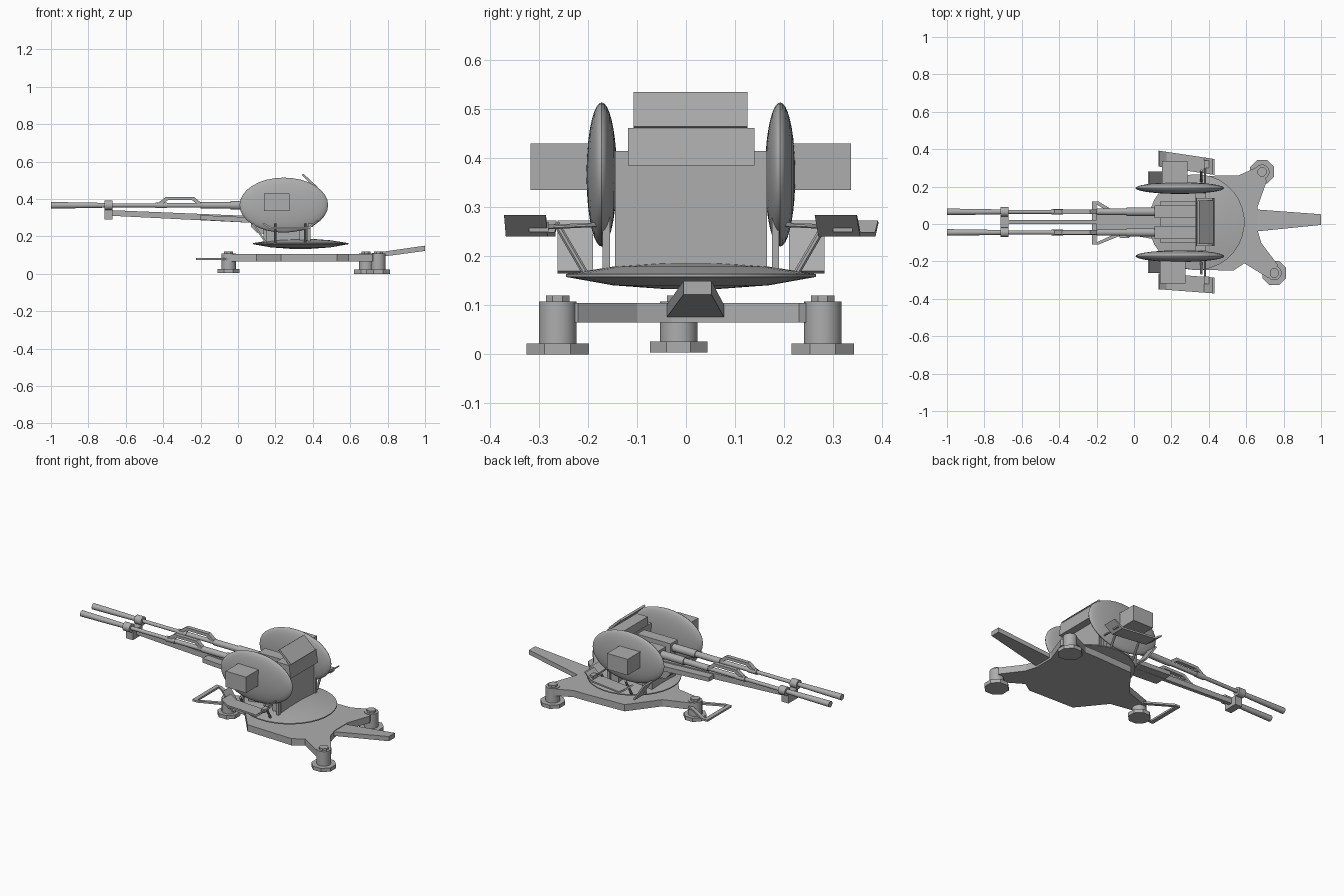
import bpy, bmesh, math
from mathutils import Vector

if "Cube" in bpy.data.objects:
    bpy.data.objects.remove(bpy.data.objects["Cube"])

Y0 = 0.01  # centre line of the gun

grey = bpy.data.materials.new("plain grey")
grey.diffuse_color = (0.42, 0.42, 0.42, 1)
grey.use_nodes = True
grey.node_tree.nodes["Principled BSDF"].inputs["Base Color"].default_value = grey.diffuse_color


def finish(name, bm, smooth=False):
    bmesh.ops.recalc_face_normals(bm, faces=bm.faces)
    me = bpy.data.meshes.new(name)
    bm.to_mesh(me)
    bm.free()
    ob = bpy.data.objects.new(name, me)
    bpy.context.collection.objects.link(ob)
    me.materials.append(grey)
    if smooth:
        bpy.ops.object.select_all(action='DESELECT')
        ob.select_set(True)
        bpy.context.view_layer.objects.active = ob
        bpy.ops.object.shade_smooth_by_angle(angle=math.radians(35))
    return ob


def box(name, x, y, z):
    bm = bmesh.new()
    bmesh.ops.create_cube(bm, size=1)
    for v in bm.verts:
        v.co = [r[0] if c < 0 else r[1] for c, r in zip(v.co, (x, y, z))]
    return finish(name, bm)


def prism(name, pts, depth):
    """Extrude a closed 3D outline along a vector."""
    bm = bmesh.new()
    f = bm.faces.new([bm.verts.new(p) for p in pts])
    g = bmesh.ops.extrude_face_region(bm, geom=[f])
    bmesh.ops.translate(bm, vec=depth,
                        verts=[v for v in g['geom'] if isinstance(v, bmesh.types.BMVert)])
    return finish(name, bm)


def side_prism(name, xz, y0, y1):
    return prism(name, [(x, y0, z) for x, z in xz], (0, y1 - y0, 0))


def lathe(name, origin, axis, profile, n=16):
    """Turn (distance, radius) points about an axis."""
    rot = Vector((0, 0, 1)).rotation_difference(Vector(axis))
    bm = bmesh.new()
    rings = [[bm.verts.new(Vector(origin) + rot @ Vector((
        r * math.cos(2 * math.pi * (i + .5) / n), r * math.sin(2 * math.pi * (i + .5) / n), d)))
        for i in range(n)] for d, r in profile]
    for a, b in zip(rings, rings[1:]):
        for i in range(n):
            bm.faces.new((a[i], a[(i + 1) % n], b[(i + 1) % n], b[i]))
    bm.faces.new(rings[0])
    bm.faces.new(rings[-1])
    return finish(name, bm, n > 8)


def rod(name, a, b, r, n=8):
    d = Vector(b) - Vector(a)
    return lathe(name, a, d.normalized(), [(0, r), (d.length, r)], n)


# Base plate with three arms
outline = [(-0.07, -0.05), (0.1, -0.08), (0.23, -0.24), (0.53, -0.25), (0.59, -0.21),
           (0.72, -0.29), (0.77, -0.22), (0.68, -0.1), (0.66, -0.03), (0.66, 0.09),
           (0.71, 0.23), (0.67, 0.31), (0.56, 0.26), (0.48, 0.26), (0.23, 0.25),
           (0.1, 0.08), (-0.07, 0.02)]
prism("base_plate", [(x, y, 0.065) for x, y in outline], (0, 0, 0.04))

# Levelling feet
for name, x, y, k in (("front_foot", -0.05, -0.015, 0.92), ("back_foot_left", 0.75, -0.262, 1),
                      ("back_foot_right", 0.685, 0.279, 1)):
    z = 0.004 if k < 1 else 0
    lathe(name + "_pad", (x, y, z), (0, 0, 1), [(0, .069 * k), (.022, .069 * k)], 8)
    lathe(name + "_post", (x, y, 0.02), (0, 0, 1), [(0, .039), (.088, .039)], 16)
    lathe(name + "_cap", (x, y, 0.105), (0, 0, 1), [(0, .026), (.015, .026)], 8)

# Rising tow beam
bm = bmesh.new()
ends = [[bm.verts.new((x, y, z)) for y, z in ((ya, za), (yb, za), (yb, zb), (ya, zb))]
        for x, ya, yb, za, zb in ((0.65, -0.04, 0.078, 0.075, 0.1), (1.0, -0.005, 0.052, 0.122, 0.15))]
for i in range(4):
    j = (i + 1) % 4
    bm.faces.new((ends[0][i], ends[0][j], ends[1][j], ends[1][i]))
for e in ends:
    bm.faces.new(e)
finish("tow_beam", bm)

# Front carrying frame
for name, quad in (
        ("frame_bar", [(-0.225, -0.11), (-0.2, -0.11), (-0.2, 0.12), (-0.225, 0.12)]),
        ("frame_left", [(-0.225, -0.11), (-0.19, -0.11), (-0.03, -0.045), (-0.03, -0.02)]),
        ("frame_right", [(-0.225, 0.12), (-0.19, 0.12), (-0.03, 0.025), (-0.03, 0.0)])):
    prism(name, [(x, y, 0.074) for x, y in quad], (0, 0, 0.011))

# Turntable dish
lathe("turntable", (0.335, Y0, 0.133), (0, 0, 1),
      [(0, 0.05), (0.008, 0.16), (0.025, 0.256), (0.031, 0.256), (0.046, 0.16), (0.052, 0.08)], 32)

# Central body, back panel and rear boxes
box("body", (0.14, 0.35), (-0.1, 0.12), (0.165, 0.34))
box("back_panel", (0.33, 0.385), (-0.145, 0.165), (0.165, 0.415))
side_prism("rear_box", [(0.33, 0.385), (0.43, 0.385), (0.42, 0.462), (0.335, 0.462)], -0.118, 0.14)
side_prism("sloped_panel", [(0.34, 0.528), (0.35, 0.535), (0.425, 0.465), (0.413, 0.457)], -0.107, 0.125)

# Beam beneath the barrels, its tray and the muzzle clamp
side_prism("lower_beam", [(-0.68, 0.31), (0.16, 0.268), (0.16, 0.305), (-0.68, 0.34)], 0.0, 0.022)
side_prism("beam_tray", [(-0.2, 0.288), (0.15, 0.268), (0.15, 0.298), (-0.2, 0.313)], -0.05, 0.07)
side_prism("beam_bracket", [(0.07, 0.25), (0.1, 0.22), (0.2, 0.2), (0.2, 0.29), (0.07, 0.29)], -0.03, 0.05)
box("clamp_block", (-0.715, -0.67), (-0.035, 0.055), (0.29, 0.345))

for s, side in ((-1, "left"), (1, "right")):
    y = Y0 + s * 0.055
    # Barrel, collar, receiver and carrying handle
    lathe("barrel_" + side, (-1, y, 0.366), (1, 0, 0),
          [(0, .018), (.16, .016), (.3, .013), (.3, .011), (.56, .011), (.56, .016), (.62, .016),
           (.62, .013), (.8, .013), (.8, .018), (.96, .018), (.96, .023), (1.13, .023)], 12)
    lathe("collar_" + side, (-0.715, y, 0.366), (1, 0, 0), [(0, .026), (.045, .026)], 12)
    box("receiver_" + side, (0.11, 0.34), (y - 0.034, y + 0.034), (0.33, 0.4))
    side_prism("handle_" + side, [
        (-0.44, 0.37), (-0.385, 0.41), (-0.235, 0.41), (-0.185, 0.37), (-0.215, 0.37),
        (-0.245, 0.393), (-0.375, 0.393), (-0.41, 0.37)], y - 0.012, y + 0.012)

    # Oval shield
    bm = bmesh.new()
    bmesh.ops.create_uvsphere(bm, u_segments=32, v_segments=18, radius=1)
    for v in bm.verts:
        a, b, c = v.co
        v.co = (0.245 + 0.237 * a, Y0 + s * 0.182 + 0.031 * c, 0.367 + 0.147 * b)
    finish("oval_shield_" + side, bm, True)

    # Ammunition box on the shield
    dx = 0.01 if s > 0 else 0
    box("ammo_box_" + side, (0.14 + dx, 0.275 + dx),
        sorted((Y0 + s * 0.19, Y0 + s * 0.327)), (0.335, 0.43))

    # Shield supports
    for x, label in ((0.145, "front"), (0.38, "rear")):
        box(f"{label}_support_{side}", (x - 0.008, x + 0.008),
            sorted((Y0 + s * 0.165, Y0 + s * 0.18)), (0.165, 0.3))

    # Foot rest
    side_prism("foot_rest_" + side, [(0.075, 0.268), (0.083, 0.273), (0.153, 0.17), (0.145, 0.165)],
               Y0 + s * 0.2, Y0 + s * 0.272)

    # Seat pan with raised ends, slightly skewed
    seat = side_prism("seat_" + side, [
        (0.13, 0.268), (0.17, 0.24), (0.38, 0.24), (0.43, 0.284), (0.42, 0.284),
        (0.375, 0.25), (0.175, 0.25), (0.137, 0.273)], 0.28, 0.365)
    for v in seat.data.vertices:
        v.co.y = Y0 * 0.5 + s * v.co.y - 0.15 * (v.co.x - 0.28) * (1 if s > 0 else 0.5)

    # Seat struts and hand rod
    for x in (0.2, 0.36):
        rod("seat_strut_" + side, (x, Y0 + s * 0.215, 0.165), (x, Y0 + s * 0.275, 0.268), 0.007)
    rod("hand_rod_" + side, (0.38, Y0 + s * 0.18, 0.265), (0.38, Y0 + s * 0.33, 0.258), 0.005)
    box("hand_grip_" + side, (0.375, 0.4), sorted((Y0 + s * 0.29, Y0 + s * 0.33)), (0.25, 0.27))
